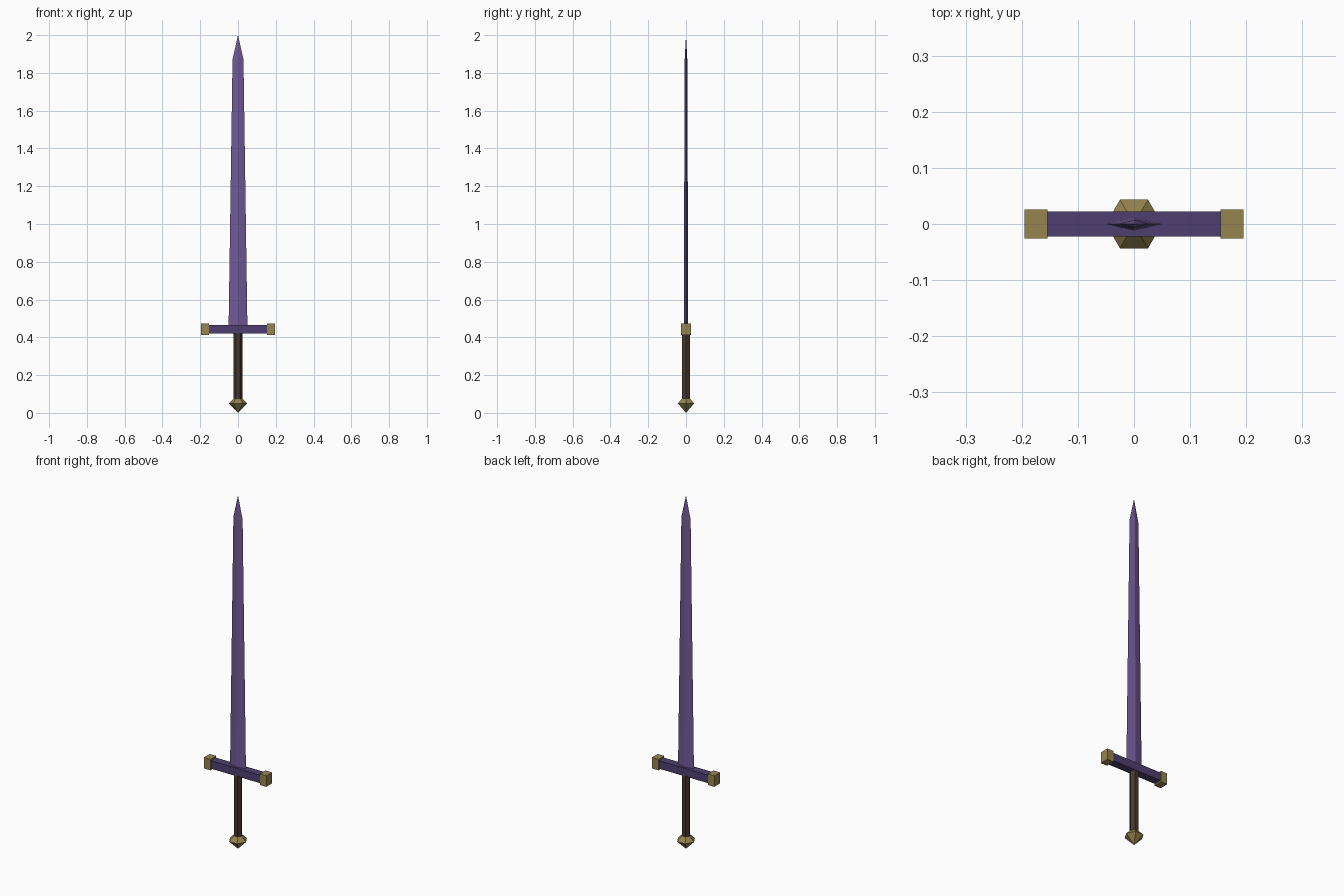
import bpy, bmesh, math

if "Cube" in bpy.data.objects:
    bpy.data.objects.remove(bpy.data.objects["Cube"])


def material(name, r, g, b):
    lin = [((c / 255 + 0.055) / 1.055) ** 2.4 for c in (r, g, b)]
    m = bpy.data.materials.new(name)
    m.diffuse_color = (*lin, 1)
    m.use_nodes = True
    m.node_tree.nodes["Principled BSDF"].inputs["Base Color"].default_value = m.diffuse_color
    return m


blade_purple = material("blade_purple", 112, 90, 150)
guard_purple = material("guard_purple", 78, 62, 112)
gold = material("old_gold", 150, 133, 80)
leather = material("dark_leather", 72, 55, 47)


def loft(name, mat, sides, rings):
    """Stack of polygon rings (z, x radius, y radius); zero radius makes a point."""
    bm = bmesh.new()
    loops = []
    for z, rx, ry in rings:
        n = sides if rx > 0 else 1
        loops.append([bm.verts.new((rx * math.cos(2 * math.pi * i / sides),
                                    ry * math.sin(2 * math.pi * i / sides), z))
                      for i in range(n)])
    for a, b in zip(loops, loops[1:]):
        for i in range(sides):
            j = (i + 1) % sides
            quad = [a[i % len(a)], a[j % len(a)], b[j % len(b)], b[i % len(b)]]
            bm.faces.new(list(dict.fromkeys(quad)))
    for end in (loops[0], loops[-1]):
        if len(end) > 1:
            bm.faces.new(end)
    bmesh.ops.recalc_face_normals(bm, faces=bm.faces)
    return finish(name, mat, bm)


def box(name, mat, centre, size):
    bm = bmesh.new()
    bmesh.ops.create_cube(bm, size=1)
    bmesh.ops.scale(bm, vec=size, verts=bm.verts)
    bmesh.ops.translate(bm, vec=centre, verts=bm.verts)
    return finish(name, mat, bm)


def finish(name, mat, bm):
    me = bpy.data.meshes.new(name)
    bm.to_mesh(me)
    bm.free()
    me.materials.append(mat)
    ob = bpy.data.objects.new(name, me)
    bpy.context.collection.objects.link(ob)
    return ob


# Pommel: six-sided double pyramid
loft("pommel", gold, 6, [(0, 0, 0), (0.05, 0.05, 0.05), (0.1, 0, 0)])

# Grip: six-sided rod
loft("grip", leather, 6, [(0.06, 0.023, 0.023), (0.43, 0.023, 0.023)])

# Crossguard with a gold cap on each end
GUARD_Z = 0.443
box("crossguard", guard_purple, (0, 0, GUARD_Z), (0.35, 0.045, 0.045))
for side, x in (("left", -0.175), ("right", 0.175)):
    box("guard_cap_" + side, gold, (x, 0, GUARD_Z), (0.041, 0.052, 0.062))

# Blade: tapering diamond section ending in a point
loft("blade", blade_purple, 4,
     [(0.445, 0.05, 0.012), (1.87, 0.029, 0.007), (2.0, 0, 0)])
